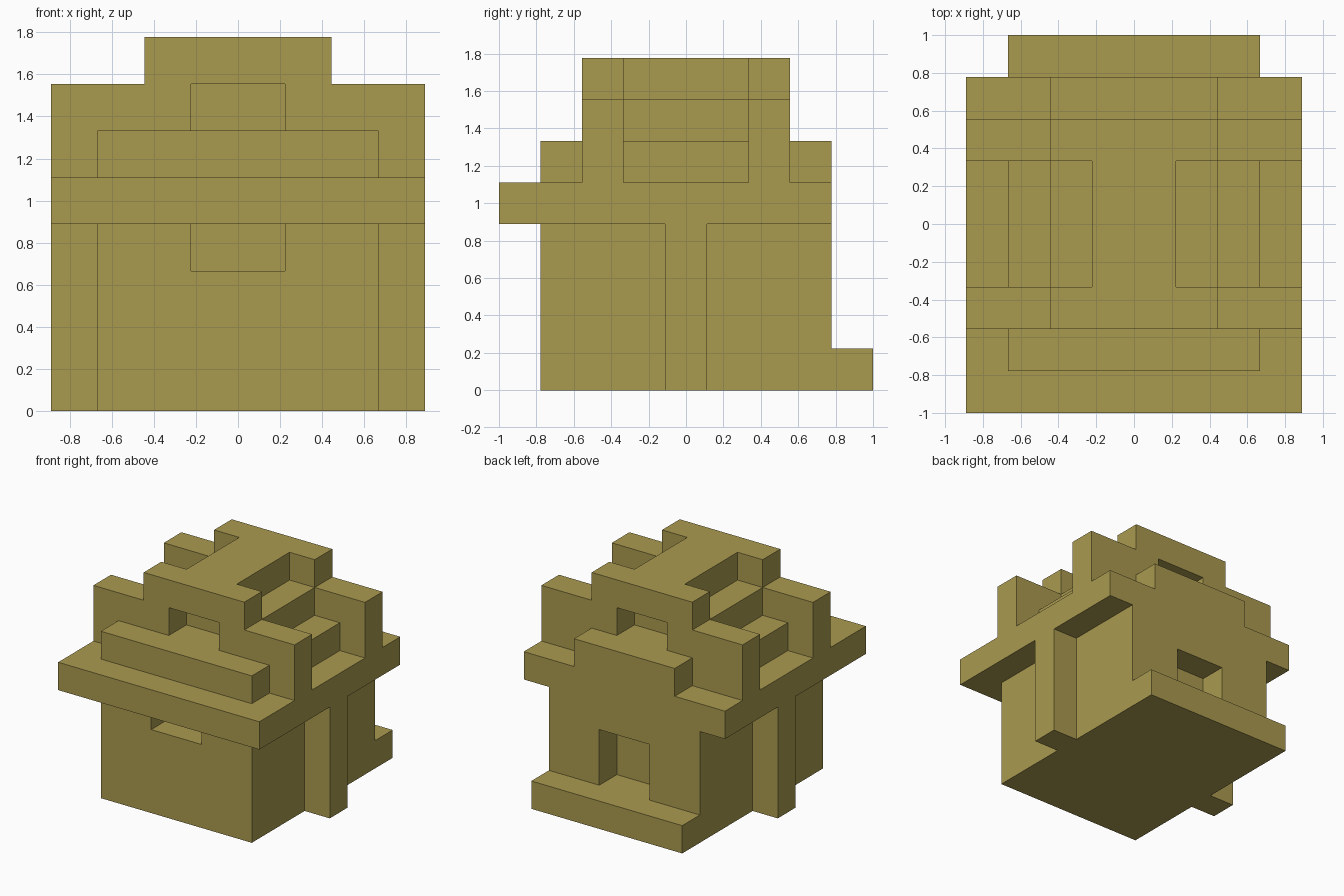
import bpy
import bmesh
from mathutils import Vector

default = bpy.data.objects.get("Cube")
if default:
    bpy.data.objects.remove(default, do_unlink=True)

U = 2 / 9  # size of one block

mat = bpy.data.materials.new("olive_gold")
mat.use_nodes = True
colour = (0.402, 0.323, 0.078, 1)
mat.diffuse_color = colour
mat.node_tree.nodes["Principled BSDF"].inputs["Base Color"].default_value = colour


def box(x0, x1, y0, y1, z0, z1):
    """Block cells of a box; y counts from the front edge, x from the middle."""
    return {(x, y, z) for x in range(x0, x1) for y in range(y0, y1) for z in range(z0, z1)}


def both_sides(cells):
    return cells | {(-1 - x, y, z) for x, y, z in cells}


# Lower storey: walls with a front window and a back door recess
walls = box(-3, 3, 1, 8, 0, 4)
walls -= box(-1, 1, 1, 2, 3, 4)
walls -= box(-1, 1, 7, 8, 1, 3)

# Roof: wide body and crown, with stepped side openings and end recesses
roof = box(-4, 4, 2, 7, 5, 7) | box(-2, 2, 2, 7, 7, 8)
for step in range(3):
    roof -= both_sides(box(3 - step, 4, 3, 6, 5 + step, 8))
roof -= box(-1, 1, 2, 3, 6, 7) | box(-1, 1, 6, 7, 6, 7)

parts = {
    "walls": walls,
    "back_doorstep": box(-3, 3, 8, 9, 0, 1),
    "side_pillars": both_sides(box(3, 4, 4, 5, 0, 4)),
    "eaves_slab": box(-4, 4, 0, 8, 4, 5),
    "front_ledge": box(-3, 3, 1, 2, 5, 6),
    "back_ledge": box(-2, 2, 7, 8, 5, 6),
    "roof": roof,
}
solid = set().union(*parts.values())


def build(name, cells):
    """Skin the outer sides of the cells and merge flat areas."""
    bm = bmesh.new()
    for cell in cells:
        for axis in range(3):
            for sign in (-1, 1):
                n = Vector((0, 0, 0))
                n[axis] = sign
                c = Vector(cell)
                if tuple(int(v) for v in c + n) in solid:
                    continue
                a, b = Vector((0, 0, 0)), Vector((0, 0, 0))
                a[(axis + 1) % 3] = 0.5
                b[(axis + 2) % 3] = 0.5 * sign
                mid = c + Vector((0.5, 0.5, 0.5)) + n / 2 - Vector((0, 4.5, 0))
                bm.faces.new([bm.verts.new((mid + p) * U)
                              for p in (-a - b, a - b, a + b, b - a)])
    bmesh.ops.remove_doubles(bm, verts=bm.verts, dist=0.001)
    bmesh.ops.dissolve_limit(bm, angle_limit=0.02, verts=bm.verts, edges=bm.edges)
    mesh = bpy.data.meshes.new(name)
    bm.to_mesh(mesh)
    bm.free()
    mesh.materials.append(mat)
    bpy.context.collection.objects.link(bpy.data.objects.new(name, mesh))


for part_name, part_cells in parts.items():
    build(part_name, part_cells)
